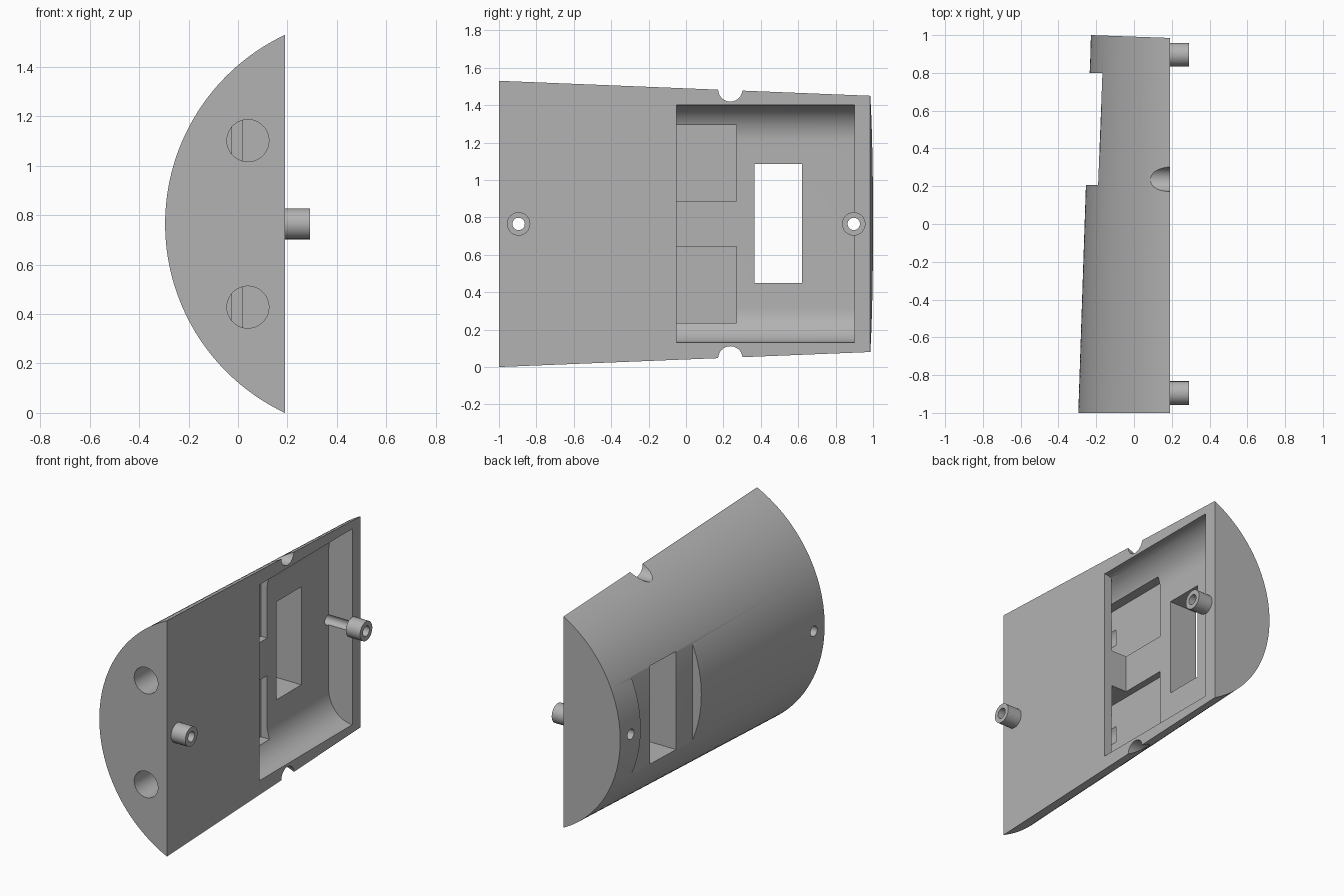
import bpy, bmesh, math
from mathutils import Matrix, Vector

if "Cube" in bpy.data.objects:
    bpy.data.objects.remove(bpy.data.objects["Cube"])

MID = 0.765      # height of the mirror plane
FLAT = 0.19      # x of the flat mounting face

grey = bpy.data.materials.new("plain_grey")
grey.diffuse_color = (0.45, 0.45, 0.45, 1)
grey.use_nodes = True
grey.node_tree.nodes["Principled BSDF"].inputs["Base Color"].default_value = (0.45, 0.45, 0.45, 1)


def finish(name, bm):
    bmesh.ops.recalc_face_normals(bm, faces=bm.faces[:])
    mesh = bpy.data.meshes.new(name)
    bm.to_mesh(mesh)
    bm.free()
    mesh.materials.append(grey)
    ob = bpy.data.objects.new(name, mesh)
    bpy.context.collection.objects.link(ob)
    return ob


def loft(name, ring_a, ring_b):
    """Solid between two matching closed rings."""
    bm = bmesh.new()
    a = [bm.verts.new(p) for p in ring_a]
    b = [bm.verts.new(p) for p in ring_b]
    n = len(a)
    bm.faces.new(a)
    bm.faces.new(b)
    for i in range(n):
        j = (i + 1) % n
        bm.faces.new((a[i], a[j], b[j], b[i]))
    return finish(name, bm)


def extrude(name, profile, y0, y1):
    """Extrude an (x, z) profile along y."""
    return loft(name, [(x, y0, z) for x, z in profile], [(x, y1, z) for x, z in profile])


def box(name, x0, x1, y0, y1, z0, z1):
    return extrude(name, [(x0, z0), (x1, z0), (x1, z1), (x0, z1)], y0, y1)


def rod(name, start, end, radius, sides=48):
    a, b = Vector(start), Vector(end)
    bm = bmesh.new()
    turn = (b - a).to_track_quat("Z", "Y").to_matrix().to_4x4()
    bmesh.ops.create_cone(bm, cap_ends=True, segments=sides, radius1=radius, radius2=radius,
                          depth=(b - a).length, matrix=Matrix.Translation((a + b) / 2) @ turn)
    return finish(name, bm)


def cut(target, cutter):
    mod = target.modifiers.new("cut", "BOOLEAN")
    mod.operation, mod.solver, mod.object = "DIFFERENCE", "EXACT", cutter
    bpy.context.view_layer.objects.active = target
    bpy.ops.object.modifier_apply(modifier=mod.name)
    bpy.data.objects.remove(cutter)


def segment(half, peak, y_flat, y_peak, steps=72):
    """Circular segment: flat chord on the mounting face, bulging towards -x."""
    sag = FLAT - peak
    r = (half * half + sag * sag) / (2 * sag)
    limit = math.asin(half / r)
    ring = []
    for i in range(steps + 1):
        t = limit * (2 * i / steps - 1)
        x = peak + r * (1 - math.cos(t))
        ring.append((x, y_flat + (y_peak - y_flat) * (FLAT - x) / sag, MID + r * math.sin(t)))
    return ring


# Tapered half-round shell
body = loft("shell_body", segment(0.765, -0.295, -1, -1), segment(0.685, -0.228, 0.985, 1))

# Main cavity with rounded long edges
fillet = []
for i in range(17):
    t = math.pi / 2 * i / 16
    fillet.append((0.02 + 0.17 * (1 - math.cos(t)), 0.445 + 0.19 * math.sin(t)))
upper = [(x, MID + h) for x, h in fillet]
lower = [(x, MID - h) for x, h in reversed(fillet)]
cut(body, extrude("cavity_cutter", [(0.3, MID - 0.635)] + lower + upper + [(0.3, MID + 0.635)], -0.05, 0.9))

for s in (1, -1):
    # Cavity continuing under the front lip
    under = [(min(x, 0.135), MID + s * h) for x, h in fillet]
    cut(body, extrude("lip_cutter", under + [(0.135, MID + s * 0.33), (0.02, MID + s * 0.33)], -0.35, 0))
    # Sunken bay and the round hole leading to it from the front
    z0, z1 = sorted((MID + s * 0.122, MID + s * 0.53))
    cut(body, box("bay_cutter", -0.025, 0.13, -0.34, 0.27, z0, z1))
    z = MID + s * 0.337
    cut(body, rod("front_hole_cutter", (0.04, -1.1, z), (0.04, -0.2, z), 0.085))
    # Half-round notch in the long edge
    z = MID + s * 0.719
    cut(body, rod("notch_cutter", (-0.3, 0.237, z), (0.4, 0.237, z), 0.065))

# Shallow flat recess on the curved side, and the window through it
cut(body, loft("recess_cutter",
               [(-0.5, 0.207, 0), (-0.19, 0.207, 0), (-0.167, 0.8, 0), (-0.5, 0.8, 0)],
               [(-0.5, 0.207, 1.6), (-0.19, 0.207, 1.6), (-0.167, 0.8, 1.6), (-0.5, 0.8, 1.6)]))
cut(body, box("window_cutter", -0.5, 0.1, 0.365, 0.62, 0.45, 1.085))

# Hollow pegs, with bores running right through the shell
parts = [body]
for name, y in (("front_peg", -0.895), ("back_peg", 0.897)):
    peg = rod(name, (FLAT, y, MID), (0.292, y, MID), 0.0625)
    for part in (body, peg):
        cut(part, rod("bore_cutter", (-0.5, y, MID), (0.5, y, MID), 0.033, 32))
    parts.append(peg)

# Smooth curves, crisp edges
for ob in bpy.context.view_layer.objects:
    ob.select_set(ob in parts)
bpy.context.view_layer.objects.active = body
bpy.ops.object.shade_smooth_by_angle(angle=math.radians(25))
